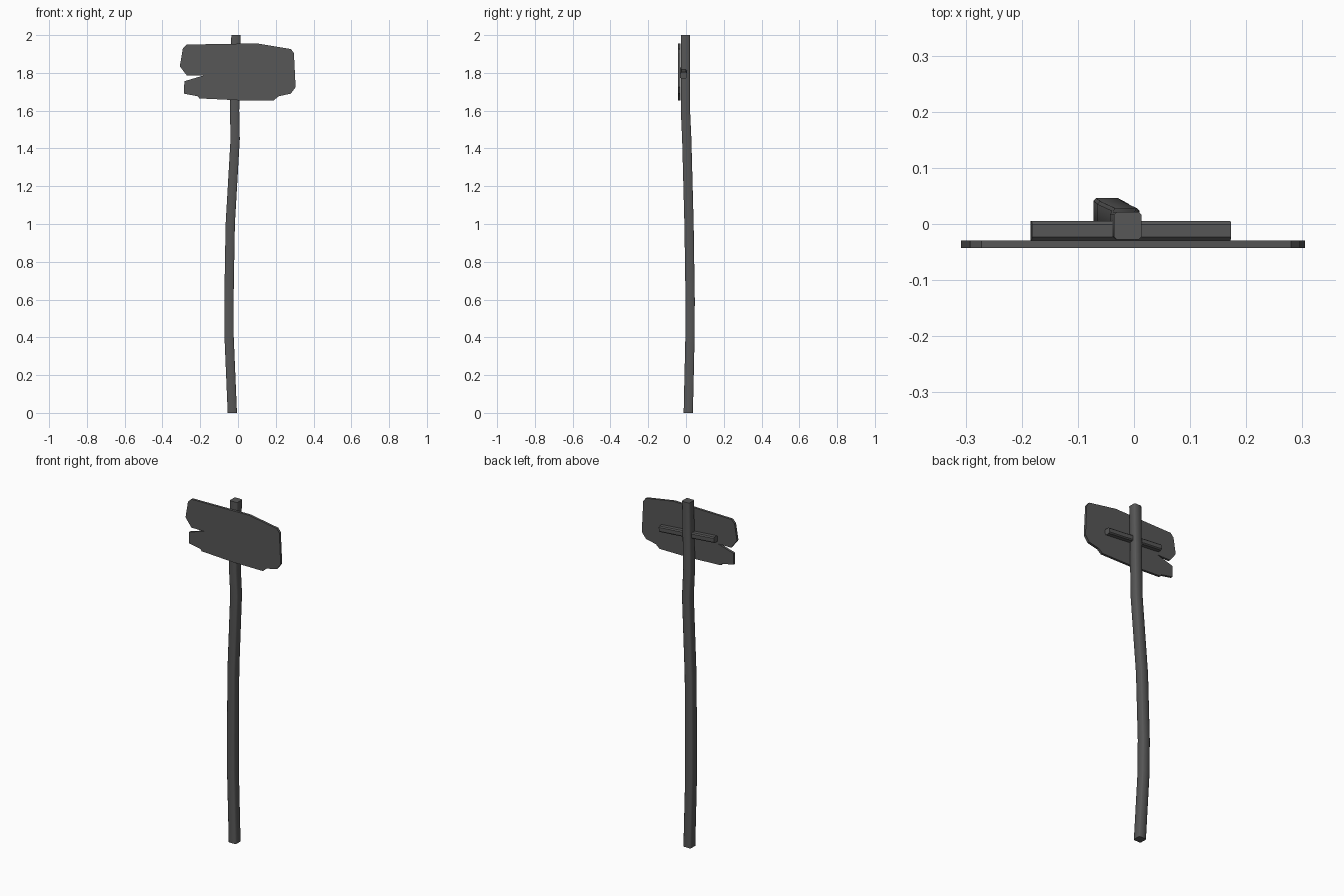
import bpy, bmesh, math
from mathutils import Matrix, Vector

cube = bpy.data.objects.get("Cube")
if cube:
    bpy.data.objects.remove(cube, do_unlink=True)

GREY = (0.095, 0.095, 0.095, 1)
wood = bpy.data.materials.new("dark grey wood")
wood.use_nodes = True
wood.diffuse_color = GREY
bsdf = wood.node_tree.nodes["Principled BSDF"]
bsdf.inputs["Base Color"].default_value = GREY
bsdf.inputs["Roughness"].default_value = 0.8


def finish(name, bm):
    """Turn a bmesh into a named, coloured object."""
    bmesh.ops.recalc_face_normals(bm, faces=bm.faces)
    mesh = bpy.data.meshes.new(name)
    bm.to_mesh(mesh)
    bm.free()
    mesh.materials.append(wood)
    obj = bpy.data.objects.new(name, mesh)
    bpy.context.collection.objects.link(obj)
    return obj


def chamfered_square(half, cut):
    """Corner points of a square with cut corners, in order."""
    a, b = half, half - cut
    return [(a, -b), (a, b), (b, a), (-b, a), (-a, b), (-a, -b), (-b, -a), (b, -a)]


# Crooked post: one chamfered square ring at each bend (x, y, z)
post_path = [(-0.03, 0.012, 0), (-0.047, 0.021, 0.4), (-0.048, 0.022, 0.6),
             (-0.041, 0.016, 1.0), (-0.015, 0.004, 1.45),
             (-0.018, -0.003, 1.6), (-0.011, -0.003, 2.0)]
bm = bmesh.new()
rings = [[bm.verts.new((x + dx, y + dy, z)) for dx, dy in chamfered_square(0.0245, 0.005)]
         for x, y, z in post_path]
for low, high in zip(rings, rings[1:]):
    for i in range(len(low)):
        j = (i + 1) % len(low)
        bm.faces.new((low[i], low[j], high[j], high[i]))
bm.faces.new(rings[0])
bm.faces.new(rings[-1])
post = finish("post", bm)

# Sign board: split, worn outline (x, z) extruded to a thin plank
outline = [(-0.292, 1.93), (-0.272, 1.95), (0.1, 1.956), (0.28, 1.926), (0.296, 1.905),
           (0.305, 1.724), (0.279, 1.69), (0.215, 1.676), (0.19, 1.655), (0, 1.655),
           (-0.205, 1.665), (-0.212, 1.676), (-0.286, 1.69), (-0.284, 1.756),
           (-0.186, 1.785), (-0.27, 1.785), (-0.308, 1.835)]
bm = bmesh.new()
front = bm.faces.new([bm.verts.new((x, -0.043, z)) for x, z in outline])
grown = bmesh.ops.extrude_face_region(bm, geom=[front], use_keep_orig=True)
moved = [g for g in grown["geom"] if isinstance(g, bmesh.types.BMVert)]
bmesh.ops.translate(bm, verts=moved, vec=Vector((0, 0.014, 0)))
finish("sign_board", bm)

# Tilted batten holding the board to the post
bm = bmesh.new()
bmesh.ops.create_cube(bm, size=1)
bmesh.ops.scale(bm, verts=bm.verts, vec=Vector((0.356, 0.035, 0.034)))
long_edges = [e for e in bm.edges
              if abs(e.verts[0].co.x - e.verts[1].co.x) > 0.1]
bmesh.ops.bevel(bm, geom=long_edges, offset=0.006, segments=1, affect='EDGES')
bmesh.ops.transform(bm, verts=bm.verts, matrix=Matrix.Translation((-0.006, -0.012, 1.802))
                    @ Matrix.Rotation(0.085, 4, 'Y'))
batten = finish("batten", bm)

# Softly rounded post edges with sharp ends
bpy.ops.object.select_all(action='DESELECT')
post.select_set(True)
bpy.context.view_layer.objects.active = post
bpy.ops.object.shade_smooth_by_angle(angle=math.radians(50))
